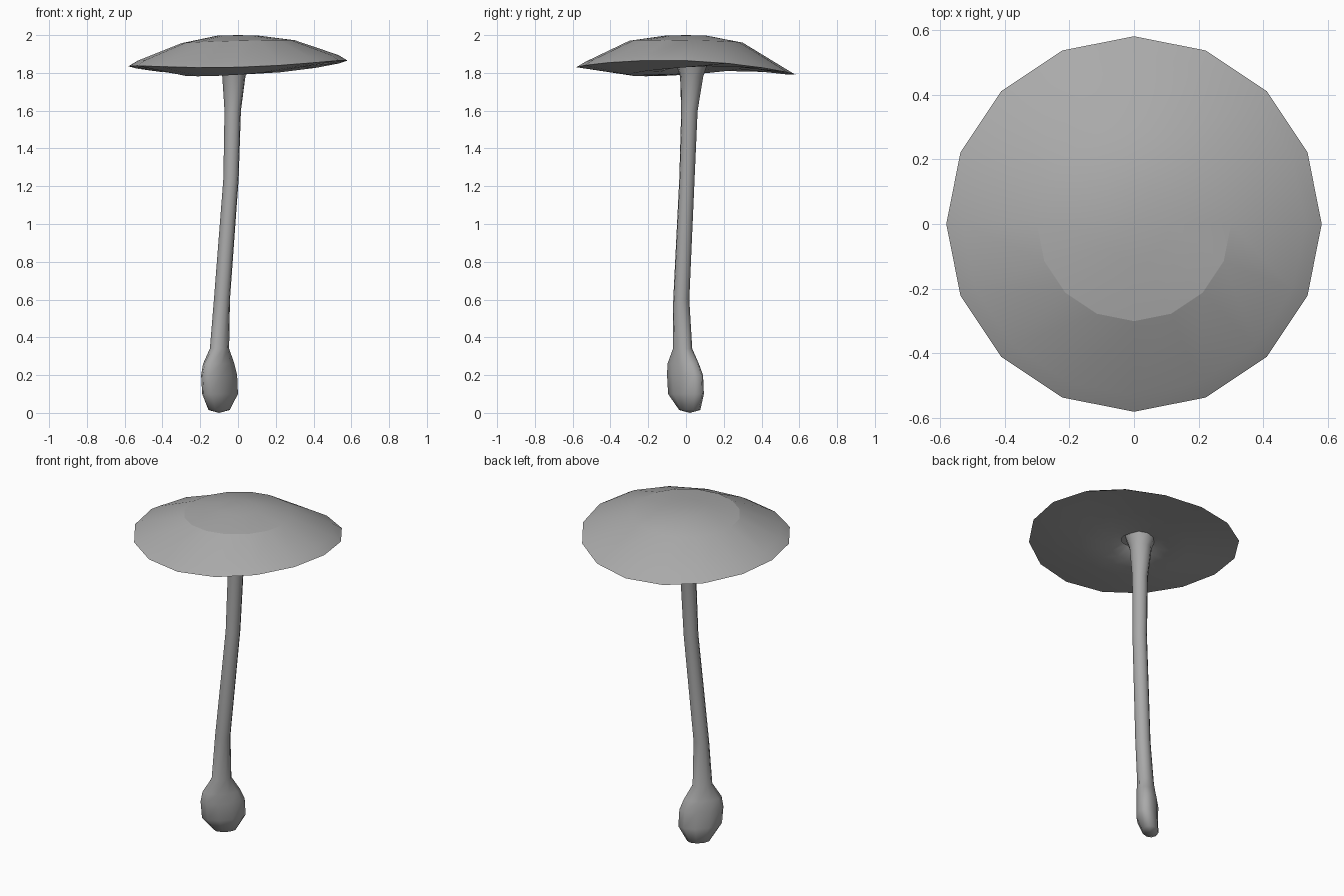
import bpy
import bmesh
from math import sin, cos, radians, tau

cube = bpy.data.objects.get("Cube")
if cube:
    bpy.data.objects.remove(cube, do_unlink=True)

grey = bpy.data.materials.new("mushroom grey")
grey.use_nodes = True
grey.diffuse_color = (0.4, 0.4, 0.4, 1)
grey.node_tree.nodes["Principled BSDF"].inputs["Base Color"].default_value = (0.4, 0.4, 0.4, 1)


def bridge(bm, lower, upper):
    n = len(lower)
    for i in range(n):
        j = (i + 1) % n
        bm.faces.new((lower[i], lower[j], upper[j], upper[i]))


def fan(bm, ring, tip):
    for i in range(len(ring)):
        bm.faces.new((ring[i], ring[(i + 1) % len(ring)], tip))


def finish(bm, name):
    bmesh.ops.recalc_face_normals(bm, faces=bm.faces[:])
    for face in bm.faces:
        face.smooth = True
    mesh = bpy.data.meshes.new(name)
    bm.to_mesh(mesh)
    bm.free()
    mesh.materials.append(grey)
    obj = bpy.data.objects.new(name, mesh)
    bpy.context.collection.objects.link(obj)


# Cap: a wavy rim with a domed top and a shallow, lopsided underside
def rim_height(t):
    return 1.83 + 0.015 * cos(t) - 0.02 * sin(t) + 0.02 * cos(2 * t)


def under_height(t):
    return 1.81 - 0.028 * cos(t - radians(225))


def crown_height(t):
    return 1.965 + 0.008 * cos(t) - 0.005 * sin(t)


SIDES = 16
cap_rings = [
    (0.07, lambda t: 1.84),
    (0.14, lambda t: under_height(t) + 0.008),
    (0.30, under_height),
    (0.58, rim_height),
    (0.53, lambda t: rim_height(t) + 0.03),
    (0.30, crown_height),
    (0.11, lambda t: 1.997),
]
bm = bmesh.new()
rings = []
for radius, height in cap_rings:
    ring = []
    for i in range(SIDES):
        t = tau * i / SIDES
        ring.append(bm.verts.new((radius * cos(t), radius * sin(t), height(t))))
    rings.append(ring)
for lower, upper in zip(rings, rings[1:]):
    bridge(bm, lower, upper)
fan(bm, rings[-1], bm.verts.new((0, 0, 2)))

# Sharp rim all round, and a crease on the front half of the crown
for edge in bm.edges:
    a, b = edge.verts
    on_rim = a in rings[3] and b in rings[3]
    on_crown = a in rings[5] and b in rings[5] and max(a.co.y, b.co.y) < 0.01
    if on_rim or on_crown:
        edge.smooth = False
finish(bm, "cap")

# Stem with a flattened bulb: height, centre x, centre y, long and short half-width
stem_rings = [
    (0.015, -0.10, 0.02, 0.065, 0.045),
    (0.10, -0.095, 0.0, 0.122, 0.06),
    (0.20, -0.10, -0.005, 0.123, 0.06),
    (0.26, -0.102, -0.015, 0.105, 0.055),
    (0.34, -0.098, -0.018, 0.055, 0.047),
    (0.60, -0.085, -0.025, 0.043, 0.043),
    (1.24, -0.037, 0.005, 0.041, 0.041),
    (1.60, -0.028, 0.018, 0.044, 0.044),
    (1.78, -0.022, 0.03, 0.062, 0.062),
    (1.85, -0.02, 0.03, 0.085, 0.085),
]
bm = bmesh.new()
rings = []
for z, x, y, wide, thin in stem_rings:
    ring = []
    for i in range(10):
        t = tau * i / 10
        u, v = wide * cos(t), thin * sin(t)
        turn = radians(45)
        ring.append(bm.verts.new((x + u * cos(turn) - v * sin(turn),
                                  y + u * sin(turn) + v * cos(turn), z)))
    rings.append(ring)
for lower, upper in zip(rings, rings[1:]):
    bridge(bm, lower, upper)
fan(bm, rings[0], bm.verts.new((-0.10, 0.02, 0)))
finish(bm, "stem")
